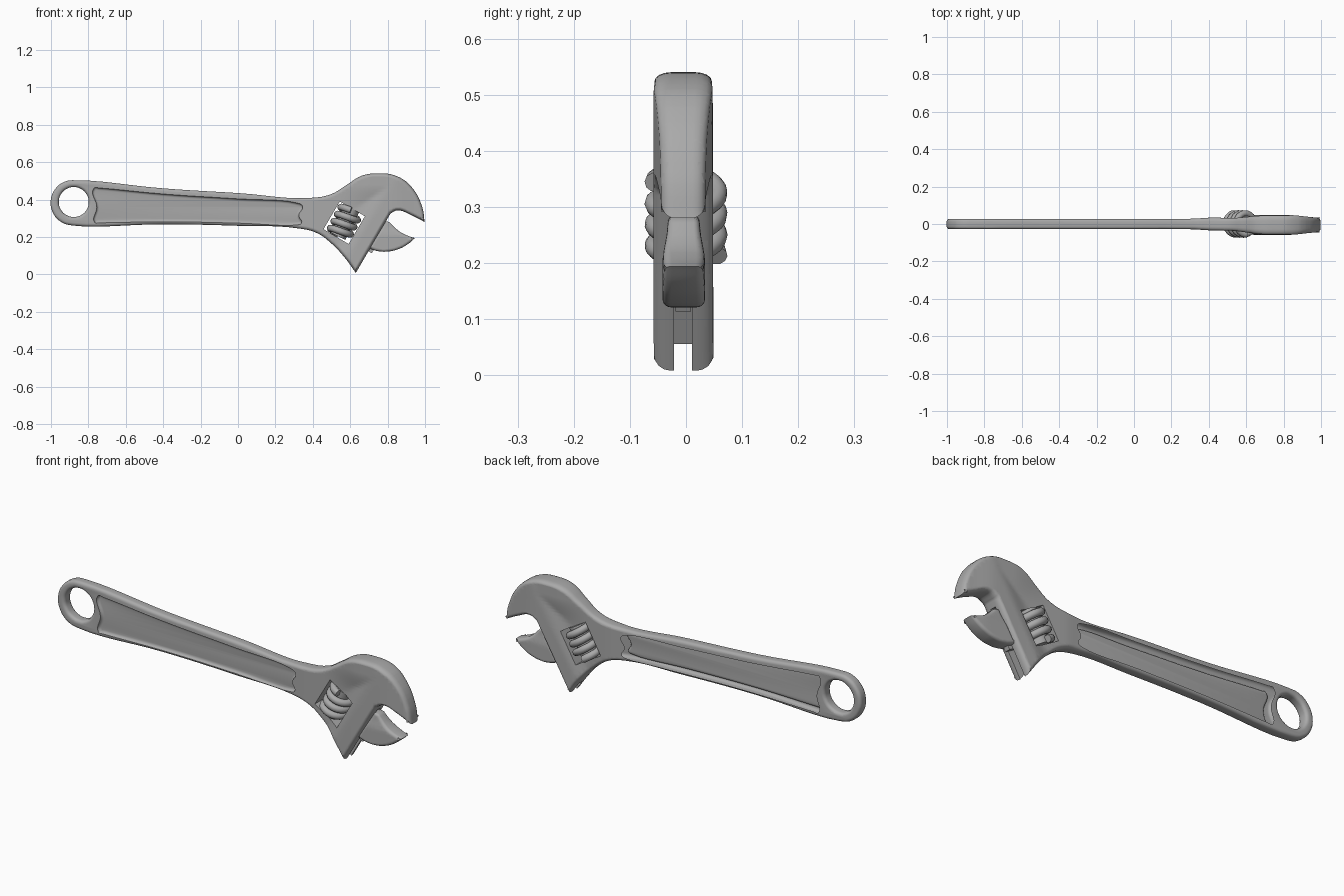
import bpy, bmesh, math
from mathutils import Vector, Matrix

cube = bpy.data.objects.get("Cube")
if cube:
    bpy.data.objects.remove(cube)

steel = bpy.data.materials.new("brushed_steel")
steel.use_nodes = True
steel.diffuse_color = (0.4, 0.4, 0.4, 1)
steel.node_tree.nodes["Principled BSDF"].inputs["Base Color"].default_value = (0.4, 0.4, 0.4, 1)

UPRIGHT = Matrix.Rotation(math.pi / 2, 4, 'X')
ALONG = Vector((0.506, 0, 0.862))      # direction of the jaw face
ACROSS = Vector((0.862, 0, -0.506))    # out of the jaw face
FACE = 0.538                           # jaw face distance along ACROSS


def step(a, b, v):
    v = min(max((v - a) / (b - a), 0), 1)
    return v * v * (3 - 2 * v)


def select(ob):
    bpy.ops.object.select_all(action='DESELECT')
    ob.select_set(True)
    bpy.context.view_layer.objects.active = ob


def to_mesh(name, curve):
    ob = bpy.data.objects.new(name, curve)
    bpy.context.collection.objects.link(ob)
    select(ob)
    bpy.ops.object.convert(target='MESH')
    ob = bpy.context.object
    ob.data.materials.clear()
    ob.data.materials.append(steel)
    return ob


def plate(name, loops, half, rim):
    """Rounded upright plate; points with a third value are sharp corners."""
    cu = bpy.data.curves.new(name, 'CURVE')
    cu.dimensions, cu.fill_mode = '2D', 'BOTH'
    cu.extrude, cu.bevel_depth, cu.offset = half - rim, rim, -rim
    cu.bevel_resolution = 3
    for pts in loops:
        sp = cu.splines.new('BEZIER')
        sp.bezier_points.add(len(pts) - 1)
        sp.use_cyclic_u, sp.resolution_u = True, 6
        for bp, p in zip(sp.bezier_points, pts):
            bp.co = (p[0], p[1], 0)
            kind = 'VECTOR' if len(p) > 2 else 'AUTO'
            bp.handle_left_type = bp.handle_right_type = kind
    ob = to_mesh(name, cu)
    bm = bmesh.new()
    bm.from_mesh(ob.data)
    bmesh.ops.remove_doubles(bm, verts=bm.verts, dist=0.0002)
    bm.transform(UPRIGHT)
    bmesh.ops.recalc_face_normals(bm, faces=bm.faces)
    bm.to_mesh(ob.data)
    bm.free()
    return ob


def sculpt(ob, x0, x1, z0, z1, gap, rule):
    """Slice the plate into a grid and set its thickness by a rule."""
    bm = bmesh.new()
    bm.from_mesh(ob.data)
    for axis, lo, hi in ((Vector((1, 0, 0)), x0, x1), (Vector((0, 0, 1)), z0, z1)):
        for i in range(int((hi - lo) / gap) + 1):
            bmesh.ops.bisect_plane(bm, geom=bm.verts[:] + bm.edges[:] + bm.faces[:], dist=1e-5,
                                   plane_co=axis * (lo + i * gap), plane_no=axis)
    for v in bm.verts:
        v.co.y = rule(v.co)
    bm.to_mesh(ob.data)
    bm.free()


def block(name, s0, s1, t0, t1, half):
    """Box aligned with the jaw face."""
    bm = bmesh.new()
    bmesh.ops.create_cube(bm, size=1)
    for v in bm.verts:
        s = s1 if v.co.x > 0 else s0
        t = t1 if v.co.z > 0 else t0
        v.co = ACROSS * s + ALONG * t + Vector((0, v.co.y * 2 * half, 0))
    bmesh.ops.recalc_face_normals(bm, faces=bm.faces)
    me = bpy.data.meshes.new(name)
    bm.to_mesh(me)
    bm.free()
    me.materials.append(steel)
    ob = bpy.data.objects.new(name, me)
    bpy.context.collection.objects.link(ob)
    return ob


def cut(ob, cutter):
    mod = ob.modifiers.new("cut", 'BOOLEAN')
    mod.operation, mod.solver, mod.object = 'DIFFERENCE', 'EXACT', cutter
    select(ob)
    bpy.ops.object.modifier_apply(modifier=mod.name)
    bpy.data.objects.remove(cutter)


def smooth(ob, angle=35):
    select(ob)
    bpy.ops.object.shade_smooth_by_angle(angle=math.radians(angle))


def ring(cx, cz, r, a0, a1, n):
    return [(cx + r * math.cos(math.radians(a0 + (a1 - a0) * i / n)),
             cz + r * math.sin(math.radians(a0 + (a1 - a0) * i / n))) for i in range(n + 1)]


# Body: hanging loop, handle and fixed jaw in one outline
outline = ring(-0.88, 0.383, 0.122, 80, 270, 6) + [
    (-0.4, 0.268), (0.0, 0.26), (0.33, 0.245), (0.42, 0.222), (0.5, 0.165), (0.57, 0.09),
    (0.63, 0.008, 1), (0.815, 0.325, 1), (0.85, 0.342), (0.93, 0.315), (0.998, 0.28, 1),
    (0.985, 0.36), (0.93, 0.465), (0.85, 0.525), (0.75, 0.54), (0.66, 0.527), (0.58, 0.478),
    (0.5, 0.43), (0.4, 0.41), (0.0, 0.435), (-0.4, 0.46)]
body = plate("wrench_body", [outline, ring(-0.878, 0.387, 0.08, 0, 330, 11)], 0.028, 0.016)


def body_rule(co):
    s = co.dot(ACROSS)
    band = step(0.36, 0.47, s)
    crown = step(0.5, 0.72, co.x) * step(0.34, 0.48, co.z)
    swell = 0.006 * step(0.3, 0.42, co.x) + 0.019 * max(band, crown * 0.9)
    swell -= 0.014 * step(0.82, 1.0, co.x)
    return co.y * (1 + swell / 0.028) - 0.005 * step(0.4, 0.7, co.x)


sculpt(body, 0.28, 1.0, 0.02, 0.54, 0.02, body_rule)

# Long recess on each side of the handle
recess = [(-0.765, 0.277), (-0.755, 0.36), (-0.77, 0.462), (-0.74, 0.462), (-0.4, 0.43),
          (0.0, 0.404), (0.31, 0.383), (0.345, 0.365), (0.325, 0.315), (0.34, 0.275),
          (0.31, 0.264), (0.0, 0.274), (-0.4, 0.281), (-0.74, 0.276)]
for side in (-1, 1):
    cutter = plate("recess_cutter", [recess], 0.03, 0.014)
    cutter.data.transform(Matrix.Translation((0, side * 0.044, 0)))
    cut(body, cutter)

# Window for the worm screw and slot for the sliding jaw
cut(body, block("window_cutter", 0.272, 0.428, 0.44, 0.612, 0.2))
slot = block("slot_cutter", 0.486, 0.7, 0.2, 0.66, 0.016)
slot.data.transform(Matrix.Translation((0, -0.005, 0)))
cut(body, slot)
smooth(body)

# Sliding jaw with its rail
jaw = plate("sliding_jaw", [[
    (0.70, 0.14, 1), (0.745, 0.125), (0.8, 0.122), (0.86, 0.136), (0.91, 0.163), (0.946, 0.194, 1),
    (0.9, 0.21), (0.86, 0.232), (0.81, 0.28, 1), (0.786, 0.285, 1)]], 0.036, 0.014)


def jaw_rule(co):
    return co.y * (1.05 - 0.25 * step(0.2, 0.27, co.z) - 0.1 * step(0.86, 0.95, co.x)) - 0.004


sculpt(jaw, 0.7, 0.94, 0.13, 0.28, 0.02, jaw_rule)
smooth(jaw)
rail = block("jaw_rail", 0.487, 0.56, 0.46, 0.645, 0.014)
rail.data.transform(Matrix.Translation((0, -0.005, 0)))

# Worm screw: helical thread around a core
axis = Vector((0.45, 0, 0.893))
aim = Matrix.Translation((0.571, 0, 0.278)) @ axis.to_track_quat('Z', 'Y').to_matrix().to_4x4()
TURNS, PITCH, STEPS = 3.5, 0.042, 24
thread = bpy.data.curves.new("worm_thread", 'CURVE')
thread.dimensions = '3D'
thread.bevel_depth, thread.bevel_resolution, thread.use_fill_caps = 0.018, 3, True
count = int(TURNS * STEPS)
spline = thread.splines.new('POLY')
spline.points.add(count)
for i, p in enumerate(spline.points):
    a = 2 * math.pi * i / STEPS
    h = (i / count - 0.5) * TURNS * PITCH
    p.co = (*(aim @ Vector((0.056 * math.cos(a), 0.056 * math.sin(a), h))), 1)
smooth(to_mesh("worm_thread", thread), 50)

bpy.ops.mesh.primitive_cylinder_add(vertices=24, radius=0.044, depth=0.165)
core = bpy.context.object
core.name = "worm_core"
core.data.transform(aim)
core.data.materials.append(steel)
smooth(core)
